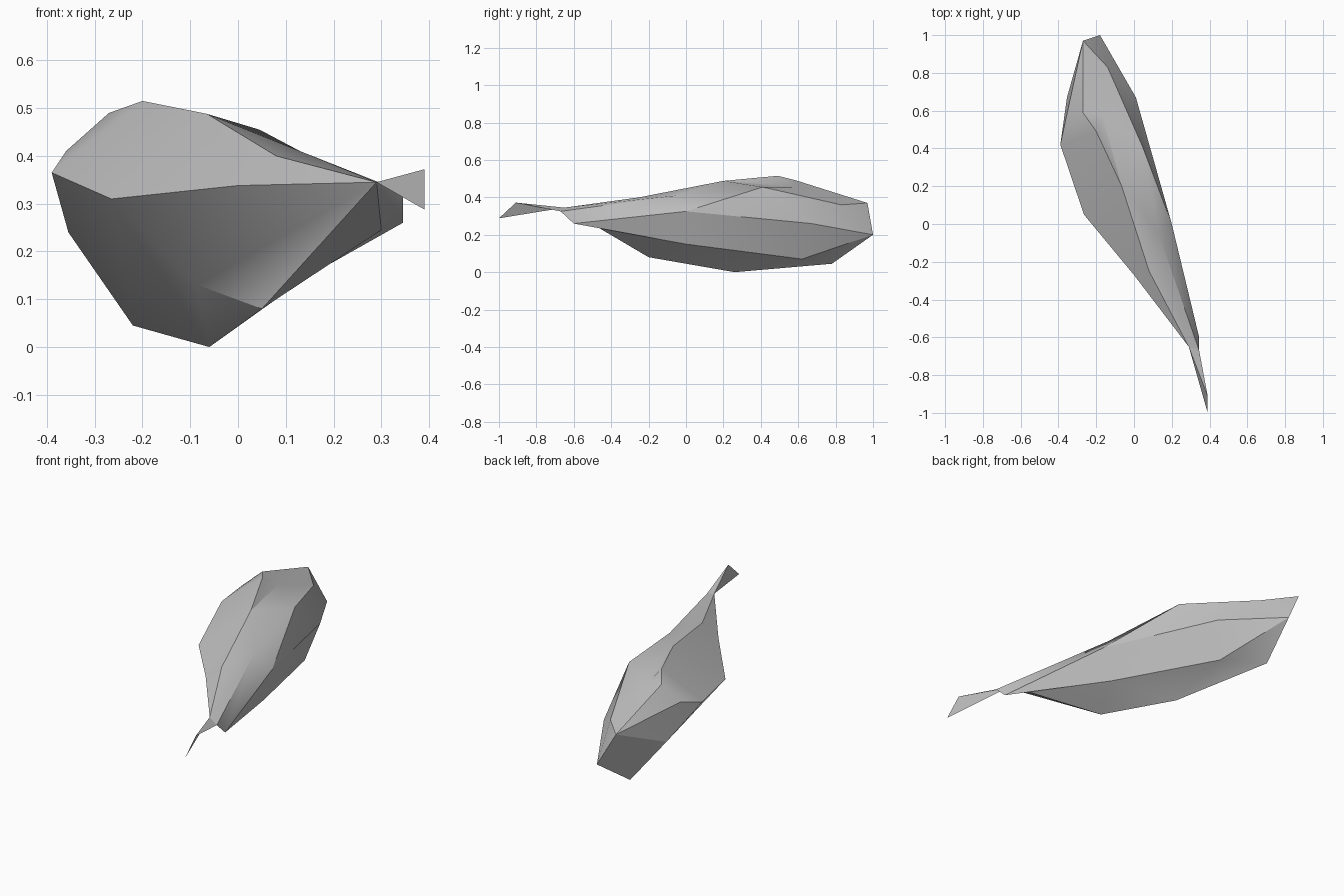
import bpy
import bmesh
from mathutils import Vector

old = bpy.data.objects.get("Cube")
if old:
    bpy.data.objects.remove(old, do_unlink=True)

grey = bpy.data.materials.new("stone grey")
grey.use_nodes = True
tone = (0.55, 0.55, 0.55, 1)
grey.diffuse_color = tone
grey.node_tree.nodes["Principled BSDF"].inputs["Base Color"].default_value = tone

# Named corners, in hundredths of a unit
corners = dict(
    # blunt end
    head_top=(-27, 97, 37), head_low=(-18, 100, 20),
    # left rim, running towards the tail
    rim_back=(-36, 56, 41), rim_wide=(-39, 42, 36.5),
    rim_mid=(-26.5, 5, 31), rim_front=(0, -27, 33.8),
    # folded crest
    crest_back=(-27, 59, 49), crest_top=(-20, 49, 51.5),
    crest_tip=(-6.5, 20, 48.8), crest_front=(8, -25, 40), fold=(-17, 58, 45.5),
    # right shoulder and right side
    shoulder_back=(-14, 83, 36), shoulder_top=(4.5, 41, 45.5),
    shoulder_front=(13, -5, 41),
    side_back=(1, 67, 26), side_mid=(20, 0, 32.5), side_front=(34.5, -60, 26),
    # lower right edge
    low_back=(-4.5, 62, 7), low_mid=(15, 0, 15), low_front=(30, -48, 24.5),
    # keel and left flank
    keel_back=(-22, 78, 4.5), keel_mid=(-6, 26, 0), keel_front=(5, -20, 8),
    flank_back=(-35.5, 67, 24), flank_front=(-8.5, 3, 13),
    # neck and tail
    neck_left=(29, -65, 34.5), neck_right=(34.5, -67, 32.5),
    tail_top=(39, -91, 37.2), tail_tip=(39, -100, 28.8),
)


def build(name, strips, closed=True):
    """Make one object out of triangle strips that zigzag between corners."""
    bm = bmesh.new()
    made = {}

    def corner(key):
        if key not in made:
            made[key] = bm.verts.new(Vector(corners[key]) / 100)
        return made[key]

    for strip in strips:
        points = [corner(key) for key in strip.split()]
        for i, trio in enumerate(zip(points, points[1:], points[2:])):
            bm.faces.new(trio if i % 2 == 0 else trio[::-1])
    if closed:
        bmesh.ops.recalc_face_normals(bm, faces=bm.faces[:])
    mesh = bpy.data.meshes.new(name)
    bm.to_mesh(mesh)
    bm.free()
    mesh.materials.append(grey)
    obj = bpy.data.objects.new(name, mesh)
    bpy.context.collection.objects.link(obj)
    bpy.ops.object.select_all(action="DESELECT")
    obj.select_set(True)
    bpy.context.view_layer.objects.active = obj
    bpy.ops.object.shade_smooth_by_angle(angle=0.52)
    return obj


build("body", [
    # left upper sheet, from the rim up to the crest
    "head_top rim_back crest_back rim_wide crest_top rim_mid crest_tip "
    "rim_front crest_front neck_left",
    # step below the crest
    "crest_back crest_top fold crest_tip",
    # right upper sheet
    "crest_back head_top fold shoulder_back shoulder_top",
    "fold shoulder_top crest_tip shoulder_front crest_front neck_left",
    # right side
    "head_top head_low shoulder_back side_back shoulder_top side_mid "
    "shoulder_front side_front neck_right",
    "neck_left shoulder_front neck_right",
    "head_low side_back low_back side_mid low_mid side_front low_front",
    # underside
    "head_low keel_back low_back keel_mid low_mid keel_front low_front",
    "keel_front low_front neck_left side_front neck_right",
    # blunt end and left flank
    "head_low head_top keel_back flank_back",
    "head_top rim_back flank_back rim_wide rim_mid",
    "flank_back keel_back rim_mid keel_mid flank_front keel_front neck_left",
    "rim_mid flank_front rim_front neck_left",
])

# Thin twisted tail
build("tail", ["neck_right neck_left tail_top tail_tip"], closed=False)
